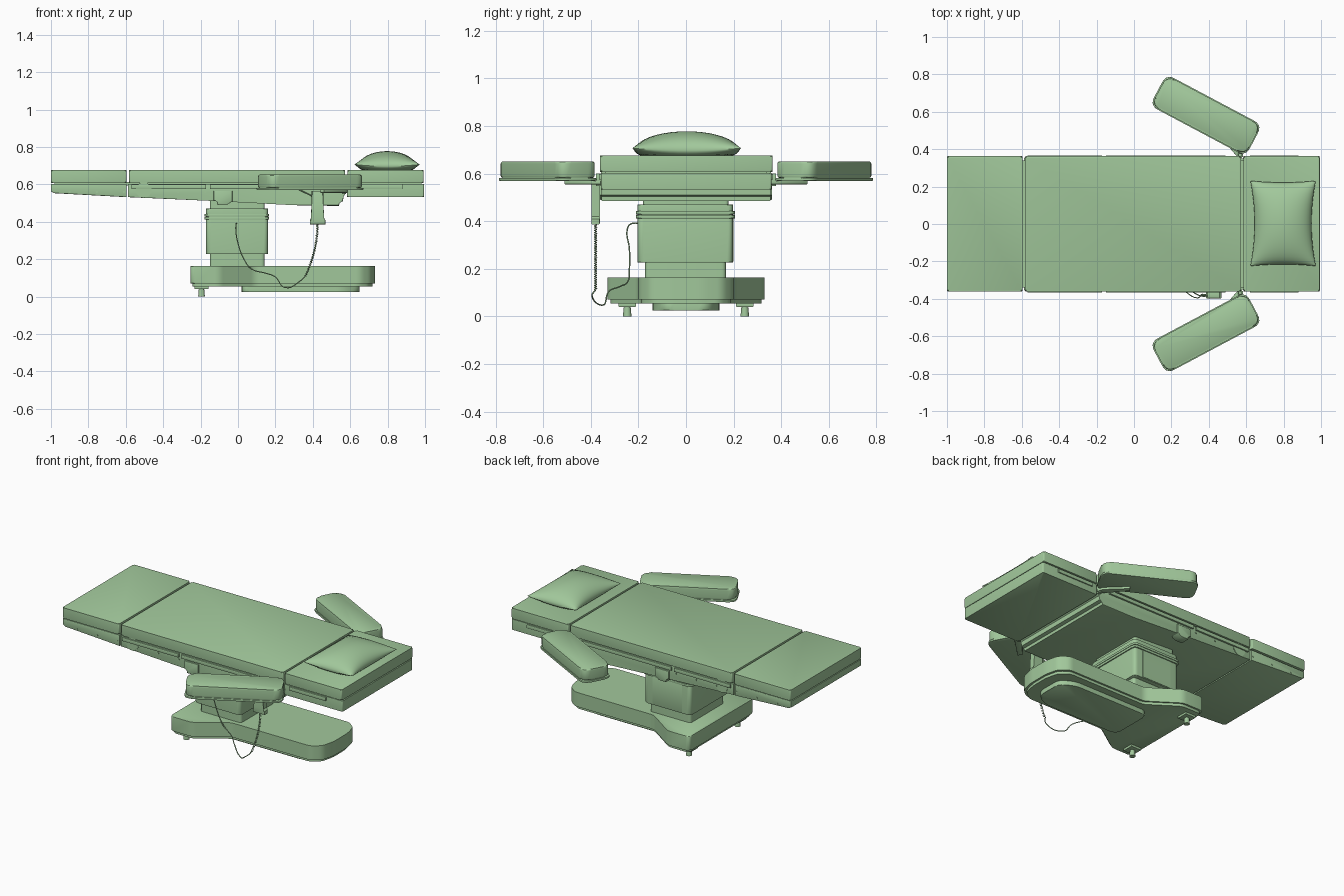
import bpy, bmesh, math
from mathutils import Vector, Matrix

if "Cube" in bpy.data.objects:
    bpy.data.objects.remove(bpy.data.objects["Cube"])

green = bpy.data.materials.new("green_finish")
green.diffuse_color = (0.36, 0.58, 0.33, 1)
green.use_nodes = True
green.node_tree.nodes["Principled BSDF"].inputs["Base Color"].default_value = green.diffuse_color


def link(name, data):
    data.materials.append(green)
    ob = bpy.data.objects.new(name, data)
    bpy.context.collection.objects.link(ob)
    return ob


def finish(name, bm):
    bmesh.ops.recalc_face_normals(bm, faces=bm.faces[:])
    me = bpy.data.meshes.new(name)
    bm.to_mesh(me)
    bm.free()
    return link(name, me)


def rounded(pts, r, seg=5):
    """Round every corner of a 2D outline."""
    out = []
    for i, p in enumerate(pts):
        p = Vector(p)
        a = (Vector(pts[i - 1]) - p)
        b = (Vector(pts[(i + 1) % len(pts)]) - p)
        d = min(r, a.length * 0.45, b.length * 0.45)
        a, b = p + a.normalized() * d, p + b.normalized() * d
        for k in range(seg + 1):
            t = k / seg
            out.append(a * (1 - t) ** 2 + p * 2 * t * (1 - t) + b * t * t)
    return out


def prism(name, pts, lo, hi, bevel=0.0, axis='z'):
    """Extrude an outline: xy along z, or xz along y. Bevel the rim edges."""
    bm = bmesh.new()
    put = (lambda p, h: (p[0], p[1], h)) if axis == 'z' else (lambda p, h: (p[0], h, p[1]))
    a = [bm.verts.new(put(p, lo)) for p in pts]
    b = [bm.verts.new(put(p, hi)) for p in pts]
    bm.faces.new(a)
    bm.faces.new(b)
    n = len(pts)
    for i in range(n):
        j = (i + 1) % n
        bm.faces.new((a[i], a[j], b[j], b[i]))
    if bevel:
        k = 2 if axis == 'z' else 1
        rim = [e for e in bm.edges if abs(e.verts[0].co[k] - e.verts[1].co[k]) < 1e-6]
        bmesh.ops.bevel(bm, geom=rim, offset=bevel, segments=2, affect='EDGES', profile=0.5)
    return finish(name, bm)


def rect(x0, x1, y0, y1):
    return [(x0, y0), (x1, y0), (x1, y1), (x0, y1)]


def box(name, x0, x1, y0, y1, z0, z1, bevel=0.0, r=0.0):
    pts = rect(x0, x1, y0, y1)
    return prism(name, rounded(pts, r) if r else pts, z0, z1, bevel)


def cone(name, centre, r1, r2, depth, axis='z', seg=20):
    bm = bmesh.new()
    bmesh.ops.create_cone(bm, cap_ends=True, segments=seg, radius1=r1, radius2=r2, depth=depth)
    if axis == 'y':
        bmesh.ops.rotate(bm, verts=bm.verts, matrix=Matrix.Rotation(math.pi / 2, 3, 'X'))
    bmesh.ops.translate(bm, verts=bm.verts, vec=centre)
    return finish(name, bm)


def tube(name, pts, radius, smooth=True):
    cu = bpy.data.curves.new(name, 'CURVE')
    cu.dimensions = '3D'
    cu.bevel_depth = radius
    cu.bevel_resolution = 1
    cu.resolution_u = 6
    cu.use_fill_caps = True
    sp = cu.splines.new('BEZIER' if smooth else 'POLY')
    seq = sp.bezier_points if smooth else sp.points
    seq.add(len(pts) - 1)
    for q, p in zip(seq, pts):
        if smooth:
            q.co = p
            q.handle_left_type = q.handle_right_type = 'AUTO'
        else:
            q.co = (*p, 1)
    link(name, cu)


# Mattress cushions
for name, x0, x1 in (("leg", -1.0, -0.596), ("body", -0.582, 0.573), ("head", 0.586, 0.993)):
    box(name + "_cushion", x0, x1, -0.362, 0.364, 0.613, 0.681, 0.01, 0.008)

# Boards under the cushions, tapered in side profile
prism("leg_board", [(-1, 0.608), (-0.596, 0.608), (-0.596, 0.537), (-0.98, 0.558), (-1, 0.568)],
      -0.357, 0.357, 0.004, 'y')
prism("body_board", [(-0.588, 0.608), (0.575, 0.608), (0.575, 0.555), (0.562, 0.545), (0.562, 0.515),
                     (0.54, 0.51), (0.54, 0.49), (0.3, 0.494), (-0.14, 0.517), (-0.588, 0.537)],
      -0.355, 0.355, 0.004, 'y')
box("head_board", 0.583, 0.995, -0.357, 0.359, 0.539, 0.608, 0.004, 0.008)
box("cushion_backing", -0.98, 0.98, -0.34, 0.34, 0.60, 0.617)

# Side rails, hinge discs and rail screws on both sides
for s, side in ((-1, "front"), (1, "back")):
    for i, (x0, x1) in enumerate(((-0.57, -0.17), (-0.15, 0.49), (0.62, 0.88))):
        y = sorted((s * 0.35, s * 0.366))
        box(f"{side}_rail_{i}", x0, x1, y[0], y[1], 0.58, 0.604, 0.002)
    cone(f"{side}_hinge", (-0.505, s * 0.335, 0.575), 0.042, 0.042, 0.046, 'y')
    for i in range(6):
        cone(f"{side}_screw_{i}", (-0.9 + i * 0.145, s * 0.356, 0.565), 0.006, 0.006, 0.008, 'y', 8)
    y = sorted((s * 0.30, s * 0.362))
    prism(f"{side}_tilt_bracket", [(-0.13, 0.57), (-0.03, 0.57), (-0.03, 0.515), (-0.06, 0.495),
                                   (-0.11, 0.495), (-0.11, 0.515), (-0.13, 0.52)], y[0], y[1], 0.003, 'y')

# Arm boards: cushion on a thin plate, held by a bracket at the rail
for s, side in ((-1, "front"), (1, "back")):
    turn = Matrix.Rotation(-s * math.radians(28), 4, 'Z')
    place = Matrix.Translation((0.384, s * 0.582, 0)) @ turn
    outline = rounded(rect(-0.289, 0.291, -0.095, 0.095), 0.05)
    small = rounded(rect(-0.283, 0.286, -0.09, 0.09), 0.05)
    for part, pts, z0, z1, bev in (("arm_plate", outline, 0.575, 0.587, 0.003),
                                   ("arm_cushion", small, 0.587, 0.657, 0.01)):
        prism(f"{side}_{part}", pts, z0, z1, bev).matrix_world = place
    prism(f"{side}_arm_bracket", [(0.56, s * 0.35), (0.585, s * 0.36), (0.575, s * 0.40),
                                  (0.46, s * 0.51), (0.44, s * 0.49)], 0.56, 0.575, 0.002)
    y = sorted((s * 0.345, s * 0.378))
    box(f"{side}_arm_clamp", 0.557, 0.578, y[0], y[1], 0.553, 0.606, 0.003)
box("arm_cross_bar", 0.571, 0.588, -0.35, 0.35, 0.575, 0.603)

# Pillow with pinched sides
bm = bmesh.new()
N = 20
for top in (True, False):
    grid = []
    for i in range(N + 1):
        u = math.sin((i / N - 0.5) * math.pi)
        row = []
        for j in range(N + 1):
            v = math.sin((j / N - 0.5) * math.pi)
            f = max(0, (1 - u * u) * (1 - v * v))
            rim = 0.702 + 0.01 * u * u * v * v
            z = rim + 0.081 * f ** 0.5 if top else rim - 0.022 * min(1, 2 * f ** 0.5)
            row.append(bm.verts.new((0.797 + 0.175 * u * (1 - 0.13 * (1 - v * v)),
                                     0.003 + 0.228 * v * (1 - 0.04 * (1 - u * u)), z)))
        grid.append(row)
    for i in range(N):
        for j in range(N):
            bm.faces.new((grid[i][j], grid[i + 1][j], grid[i + 1][j + 1], grid[i][j + 1]))
bmesh.ops.remove_doubles(bm, verts=bm.verts, dist=1e-5)
finish("pillow", bm)

# Telescopic column
box("column_lower", -0.15, 0.142, -0.172, 0.168, 0.15, 0.24, 0, 0.02)
box("column_sleeve", -0.17, 0.16, -0.203, 0.197, 0.232, 0.42, 0.004, 0.025)
for i, z in enumerate((0.417, 0.434)):
    box(f"column_collar_{i}", -0.178, 0.167, -0.21, 0.205, z, z + 0.014, 0.004, 0.025)
box("column_cap", -0.17, 0.16, -0.203, 0.197, 0.425, 0.476, 0.006, 0.025)
box("column_neck", -0.15, 0.142, -0.18, 0.178, 0.465, 0.55, 0, 0.015)
box("column_panel_back", -0.11, 0.10, 0.18, 0.2, 0.236, 0.417, 0.002)

# T-shaped base with a rounded foot end
half = [(-0.255, 0.33), (-0.10, 0.33), (0.09, 0.2), (0.655, 0.2), (0.712, 0.155), (0.732, 0.07)]


def base_outline(inset):
    side = [(x + (inset if x < -0.2 else -inset if x > 0.6 else 0), y - inset) for x, y in half]
    return rounded([(x, -y) for x, y in side] + side[::-1], 0.025, 4)


prism("base_cover", base_outline(0), 0.076, 0.168, 0.006)
prism("base_skirt", base_outline(0.012), 0.059, 0.08, 0.003)
u_plate = rounded([(0.02, -0.14), (0.56, -0.14), (0.65, -0.09), (0.65, 0.09), (0.56, 0.14), (0.02, 0.14)], 0.04)
prism("base_underplate", u_plate, 0.03, 0.062, 0.004)

# Levelling feet under the wide end
for s, side in ((-1, "front"), (1, "back")):
    y = s * 0.247
    box(f"{side}_foot_plate", -0.232, -0.158, y - 0.036, y + 0.036, 0.045, 0.063, 0.002)
    cone(f"{side}_foot_stem", (-0.195, y, 0.04), 0.012, 0.012, 0.03)
    cone(f"{side}_foot_pad", (-0.195, y, 0.0235), 0.018, 0.015, 0.037)

# Hand control hanging from the front rail
prism("hand_control", [(0.394, 0.57), (0.456, 0.57), (0.456, 0.425), (0.467, 0.415), (0.467, 0.392),
                       (0.385, 0.392), (0.385, 0.415), (0.394, 0.425)], -0.398, -0.362, 0.004, 'y')
tube("control_hook", [(0.31, -0.362, 0.585), (0.36, -0.385, 0.56), (0.40, -0.385, 0.54)], 0.003)

# Control cable: coiled drop, then a loose run back to the column
coil = []
for i in range(241):
    t, a = i / 240, i * math.pi / 4
    coil.append((0.425 - 0.065 * t * t + 0.005 * math.cos(a), -0.38 + 0.005 * math.sin(a), 0.392 - 0.277 * t))
tube("cable_coil", coil, 0.0022, False)
tube("cable_run", [(0.36, -0.38, 0.115), (0.34, -0.395, 0.095), (0.25, -0.345, 0.054), (0.2, -0.325, 0.11),
                   (0.15, -0.28, 0.13), (0.07, -0.243, 0.155), (0.035, -0.238, 0.2), (0.0, -0.238, 0.29),
                   (-0.012, -0.247, 0.37), (-0.01, -0.235, 0.392), (-0.008, -0.19, 0.397)], 0.003)

# Set the whole table down on the ground, then smooth shading with creases kept
bpy.ops.object.select_all(action='DESELECT')
for ob in bpy.context.scene.objects:
    ob.location.z -= 0.005
    if ob.type == 'MESH':
        ob.select_set(True)
        bpy.context.view_layer.objects.active = ob
bpy.ops.object.shade_smooth_by_angle(angle=math.radians(35))
